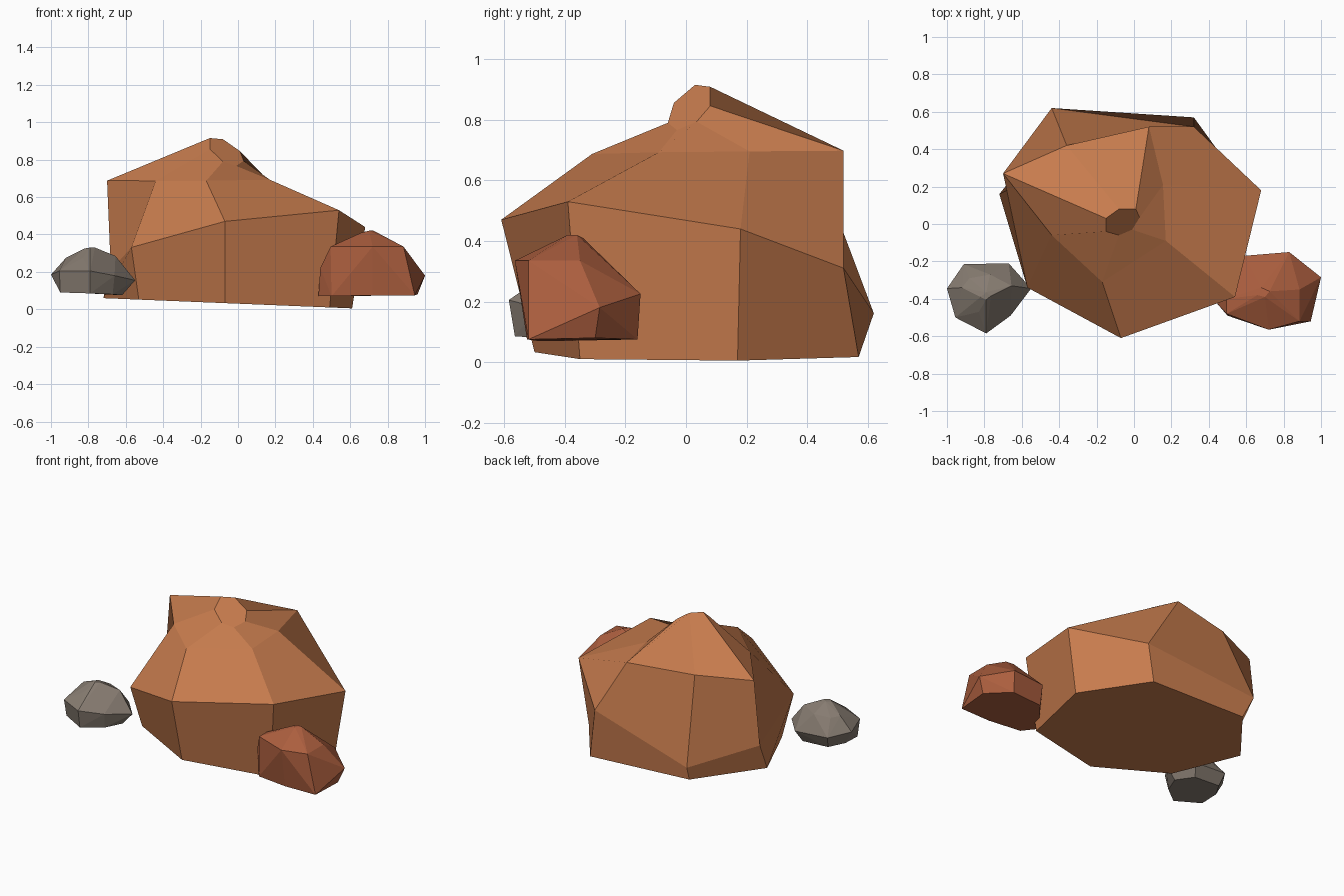
import bpy, bmesh

if "Cube" in bpy.data.objects:
    bpy.data.objects.remove(bpy.data.objects["Cube"])


def finish(bm, name, color):
    bmesh.ops.recalc_face_normals(bm, faces=bm.faces)
    mesh = bpy.data.meshes.new(name)
    bm.to_mesh(mesh)
    bm.free()
    obj = bpy.data.objects.new(name, mesh)
    bpy.context.collection.objects.link(obj)
    mat = bpy.data.materials.new(name + "_stone")
    mat.diffuse_color = (*color, 1)
    mat.use_nodes = True
    mat.node_tree.nodes["Principled BSDF"].inputs["Base Color"].default_value = mat.diffuse_color
    mesh.materials.append(mat)


def loft_rock(name, rings, color):
    """Join tilted rings; each is (height, x slope, y slope, outline)."""
    bm = bmesh.new()
    loops = [[bm.verts.new((x, y, z + sx * x + sy * y)) for x, y in outline]
             for z, sx, sy, outline in rings]
    n = len(loops[0])
    for a, b in zip(loops, loops[1:]):
        for i in range(n):
            j = (i + 1) % n
            bm.faces.new((a[i], a[j], b[j], b[i]))
    bm.faces.new(loops[0][::-1])
    bm.faces.new(loops[-1])
    finish(bm, name, color)


def hull_rock(name, points, color):
    """Faceted convex stone around a few corner points."""
    bm = bmesh.new()
    for p in points:
        bm.verts.new(p)
    res = bmesh.ops.convex_hull(bm, input=bm.verts[:])
    loose = {v for v in res["geom_interior"] + res["geom_unused"]
             if isinstance(v, bmesh.types.BMVert)}
    bmesh.ops.delete(bm, geom=list(loose), context='VERTS')
    bmesh.ops.dissolve_limit(bm, angle_limit=0.06, verts=bm.verts[:], edges=bm.edges[:])
    finish(bm, name, color)


# Large boulder: base, waist, shoulder and small slanted tip
base = [(-.07, -.50), (.49, -.35), (.61, .17), (.32, .57), (-.41, .55), (-.72, .16), (-.53, -.27)]
waist = [(-.07, -.61), (.54, -.39), (.68, .18), (.32, .52), (-.44, .62), (-.68, .18), (-.57, -.34)]
shoulder = [(-.17, -.31), (.17, -.09), (.155, .21), (.08, .52), (-.36, .42), (-.70, .27), (-.44, -.06)]
tip = [(-.08, -.06), (-.01, -.03), (.03, .035), (.01, .08), (-.08, .08), (-.15, .03), (-.15, -.04)]
loft_rock("large_boulder", [
    (.03, -.041, 0, base),
    (.36, .17, -.20, waist),
    (.692, .01, .01, shoulder),
    (.785, -.70, .85, tip),
], (.57, .20, .075))

# Small red stone on the right
hull_rock("red_stone", [
    (.945, -.52, .075), (.96, -.30, .08), (.83, -.16, .075), (.60, -.18, .075),
    (.43, -.40, .07), (.50, -.49, .07), (.72, -.525, .075),
    (1.0, -.285, .18), (.83, -.15, .225), (.59, -.17, .22), (.44, -.42, .22),
    (.885, -.52, .335), (.885, -.35, .335), (.72, -.565, .335), (.495, -.48, .335),
    (.495, -.40, .335), (.60, -.28, .30), (.745, -.28, .29),
    (.66, -.38, .41), (.70, -.39, .42), (.725, -.36, .42), (.68, -.34, .41),
], (.42, .115, .05))

# Small grey stone on the left
hull_rock("grey_stone", [
    (-.95, -.48, .09), (-.79, -.565, .085), (-.67, -.47, .08), (-.62, -.35, .075),
    (-.70, -.25, .08), (-.89, -.25, .09), (-.95, -.35, .095),
    (-1.0, -.345, .185), (-.955, -.50, .205), (-.79, -.585, .205), (-.66, -.49, .18),
    (-.55, -.345, .155), (-.67, -.21, .155), (-.91, -.215, .17),
    (-.92, -.34, .275), (-.83, -.47, .275), (-.74, -.44, .275), (-.655, -.33, .285),
    (-.77, -.27, .275), (-.88, -.29, .27),
    (-.82, -.39, .325), (-.79, -.405, .33), (-.765, -.385, .33), (-.79, -.365, .33),
], (.24, .20, .165))
